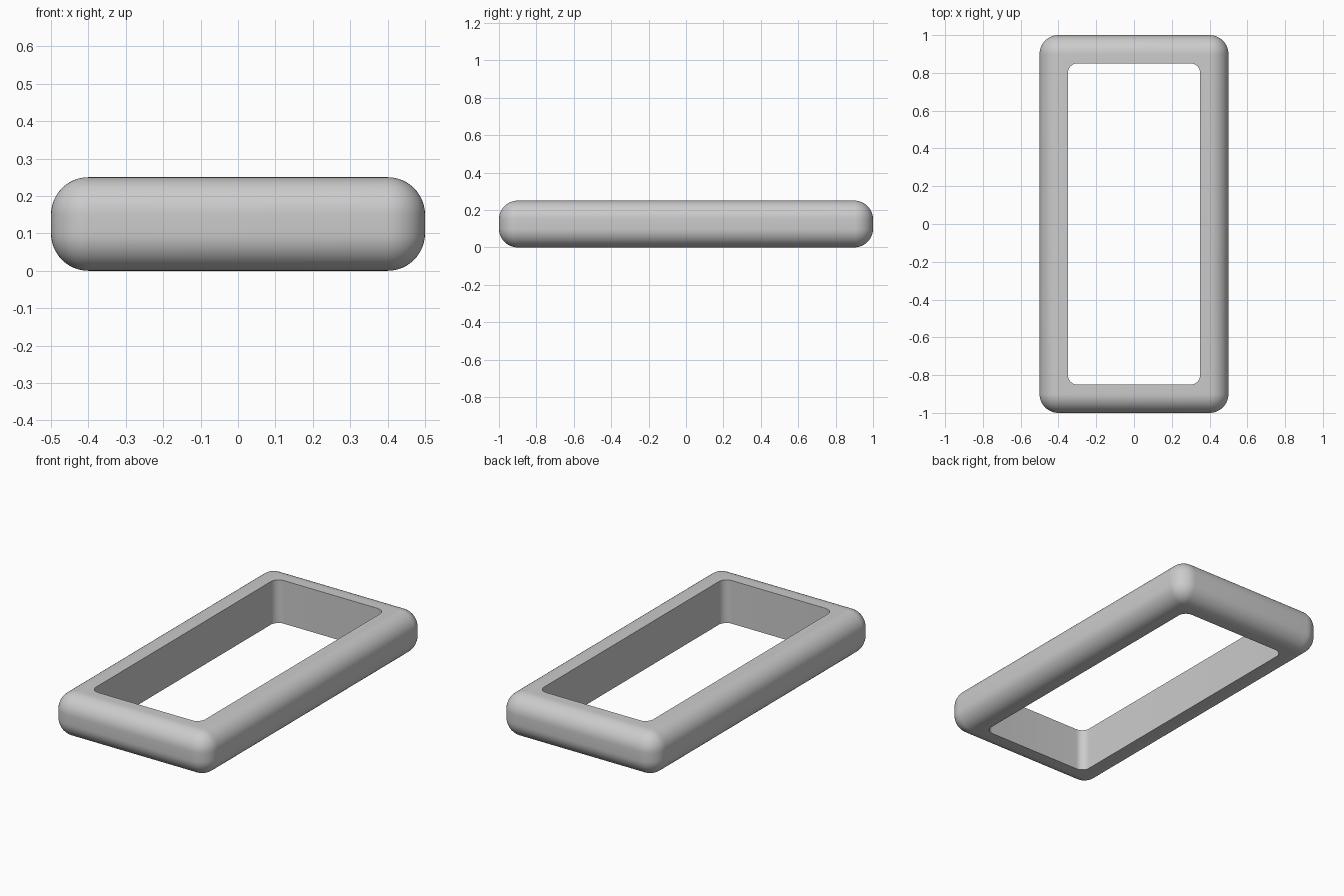
import bpy, bmesh
from math import sin, cos, pi, radians

if "Cube" in bpy.data.objects:
    bpy.data.objects.remove(bpy.data.objects["Cube"])

STEPS = 12            # segments per quarter round
HX, HY, H, R = 0.5, 1.0, 0.25, 0.1    # outer half sizes, height, edge radius
WALL, HOLE_R = 0.15, 0.05             # frame width, hole corner radius


def ring(bm, cx, cy, r, z):
    """Rounded rectangle loop with corner centres at +-cx, +-cy."""
    verts = []
    for q, (sx, sy) in enumerate(((1, 1), (-1, 1), (-1, -1), (1, -1))):
        for i in range(STEPS + 1):
            a = (q + i / STEPS) * pi / 2
            verts.append(bm.verts.new((sx * cx + r * cos(a), sy * cy + r * sin(a), z)))
    return verts


bm = bmesh.new()
rings = []
# Outer shell: bottom round, then top round
for zc, start in ((R, -pi / 2), (H - R, 0)):
    for i in range(STEPS + 1):
        a = start + i / STEPS * pi / 2
        rings.append(ring(bm, HX - R, HY - R, R * cos(a), zc + R * sin(a)))
# Hole wall: top edge, then bottom edge
for z in (H, 0):
    rings.append(ring(bm, HX - WALL - HOLE_R, HY - WALL - HOLE_R, HOLE_R, z))
# Skin the closed section
for k, lo in enumerate(rings):
    hi = rings[(k + 1) % len(rings)]
    for i in range(len(lo)):
        j = (i + 1) % len(lo)
        bm.faces.new((lo[i], lo[j], hi[j], hi[i]))
bmesh.ops.remove_doubles(bm, verts=bm.verts, dist=1e-5)
bmesh.ops.recalc_face_normals(bm, faces=bm.faces)

mesh = bpy.data.meshes.new("rounded_frame")
bm.to_mesh(mesh)
bm.free()
frame = bpy.data.objects.new("rounded_frame", mesh)
bpy.context.collection.objects.link(frame)
bpy.context.view_layer.objects.active = frame
frame.select_set(True)
bpy.ops.object.shade_smooth_by_angle(angle=radians(30))
